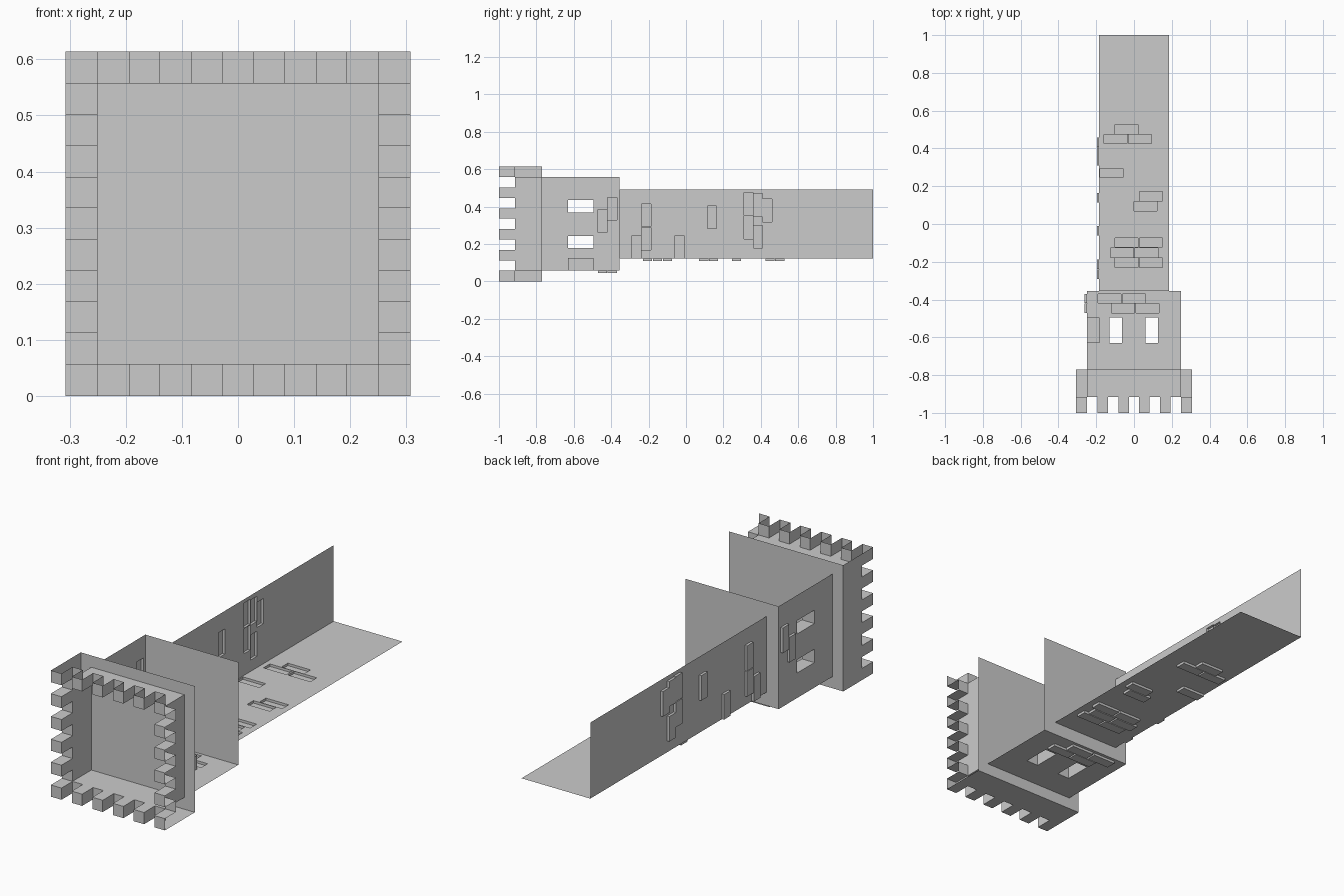
import bpy, bmesh, math

if "Cube" in bpy.data.objects:
    bpy.data.objects.remove(bpy.data.objects["Cube"])

CZ = 0.307          # height of the tower axis
Y_CROWN, Y_BODY, Y_NOTCH = -0.77, -0.355, -0.915
BRICK = 0.012       # brick relief
FRAME = -0.068      # window frames run inward


def make_object(name, quads):
    """Object from a list of four-point faces, welded and cleaned."""
    bm = bmesh.new()
    for q in quads:
        bm.faces.new([bm.verts.new(p) for p in q])
    bmesh.ops.remove_doubles(bm, verts=bm.verts, dist=1e-5)
    bmesh.ops.dissolve_limit(bm, angle_limit=math.radians(1),
                             verts=bm.verts, edges=bm.edges)
    bmesh.ops.recalc_face_normals(bm, faces=bm.faces)
    mesh = bpy.data.meshes.new(name)
    bm.to_mesh(mesh)
    bm.free()
    obj = bpy.data.objects.new(name, mesh)
    bpy.context.collection.objects.link(obj)
    return obj


def panel(name, u_range, v_range, to_xyz, bricks=(), windows=()):
    """Thin wall with bricks pushed outward and open window frames."""
    rects = [(r, BRICK) for r in bricks] + [(r, FRAME) for r in windows]
    us = sorted(set(u_range) | {u for r, _ in rects for u in r[:2]})
    vs = sorted(set(v_range) | {v for r, _ in rects for v in r[2:]})
    quads = []
    for u0, u1 in zip(us, us[1:]):
        for v0, v1 in zip(vs, vs[1:]):
            mu, mv = (u0 + u1) / 2, (v0 + v1) / 2
            w = next((d for r, d in rects
                      if r[0] < mu < r[1] and r[2] < mv < r[3]), 0)
            if w >= 0:
                quads.append([to_xyz(u, v, w) for u, v in
                              ((u0, v0), (u1, v0), (u1, v1), (u0, v1))])
    for (a, b, c, d), w in rects:
        ring = [(a, c), (b, c), (b, d), (a, d)]
        for p, q in zip(ring, ring[1:] + ring[:1]):
            quads.append([to_xyz(*p, 0), to_xyz(*q, 0), to_xyz(*q, w), to_xyz(*p, w)])
    return make_object(name, quads)


def left_wall(half):
    return lambda u, v, w: (-half - w, u, CZ + v)


def bottom_wall(half):
    return lambda u, v, w: (v, u, CZ - half - w)


def bricks(*specs):
    """(y start, v start) pairs to brick rectangles."""
    return [(y, y + 0.049, v, v + 0.122) for y, v in specs]


# Shaft: two walls, open end
S = 0.185
panel("shaft_left_wall", (Y_BODY, 1), (-S, S), left_wall(S), bricks(
    (0.41, 0.01), (0.36, 0.04), (0.36, -0.13), (0.31, 0.045), (0.31, -0.08),
    (0.115, -0.025), (-0.06, -0.184), (-0.237, -0.14), (-0.237, -0.015),
    (-0.29, -0.184)))
panel("shaft_bottom_wall", (Y_BODY, 1), (-S, S), bottom_wall(S), bricks(
    (0.425, -0.03), (0.425, -0.16), (0.477, -0.1), (0.246, -0.18),
    (0.123, 0.03), (0.07, 0.0), (-0.123, 0.03), (-0.123, -0.1),
    (-0.177, 0.005), (-0.177, -0.125), (-0.23, 0.03), (-0.23, -0.1)))

# Wider body: two walls with windows, solid end plate
B = 0.25
holes = [(-0.63, -0.495, c - 0.0325, c + 0.0325) for c in (-0.096, 0.094)]
panel("body_left_wall", (Y_CROWN, Y_BODY), (-B, B), left_wall(B),
      bricks((-0.419, 0.02), (-0.471, -0.045)), holes)
panel("body_bottom_wall", (Y_CROWN, Y_BODY), (-B, B), bottom_wall(B),
      bricks((-0.419, -0.06), (-0.419, -0.19), (-0.471, -0.12), (-0.471, 0.01)), holes)


def plate(name, half, y):
    make_object(name, [[(sx * half, y, CZ + sz * half) for sx, sz in
                        ((-1, -1), (1, -1), (1, 1), (-1, 1))]])


plate("body_end_plate", B, Y_BODY)
plate("crown_plate", CZ, Y_CROWN)

# Crown: ring of alternating merlons and notches, outer skin on two sides only
N = 11
cuts = [-CZ] + [-B + 2 * B * k / (N - 2) for k in range(N - 1)] + [CZ]


def level(i, j):
    if not (0 <= i < N and 0 <= j < N):
        return Y_CROWN if i < 0 or j < 0 else None
    if 0 < i < N - 1 and 0 < j < N - 1:
        return Y_CROWN
    return -1.0 if (i + j) % 2 == 0 else Y_NOTCH


quads = []
for i in range(N):
    for j in range(N):
        y = level(i, j)
        if y == Y_CROWN:
            continue
        x0, x1, z0, z1 = cuts[i], cuts[i + 1], CZ + cuts[j], CZ + cuts[j + 1]
        quads.append([(x0, y, z0), (x1, y, z0), (x1, y, z1), (x0, y, z1)])
        for di, dj, (ax, az), (bx, bz) in (
                (-1, 0, (x0, z0), (x0, z1)), (1, 0, (x1, z0), (x1, z1)),
                (0, -1, (x0, z0), (x1, z0)), (0, 1, (x0, z1), (x1, z1))):
            n = level(i + di, j + dj)
            if n is None or n <= y:
                continue
            steps = [y, n] if y == Y_NOTCH or n == Y_NOTCH else [y, Y_NOTCH, n]
            for a, b in zip(steps, steps[1:]):
                quads.append([(ax, a, az), (bx, a, bz), (bx, b, bz), (ax, b, az)])
make_object("crown_battlements", quads)
